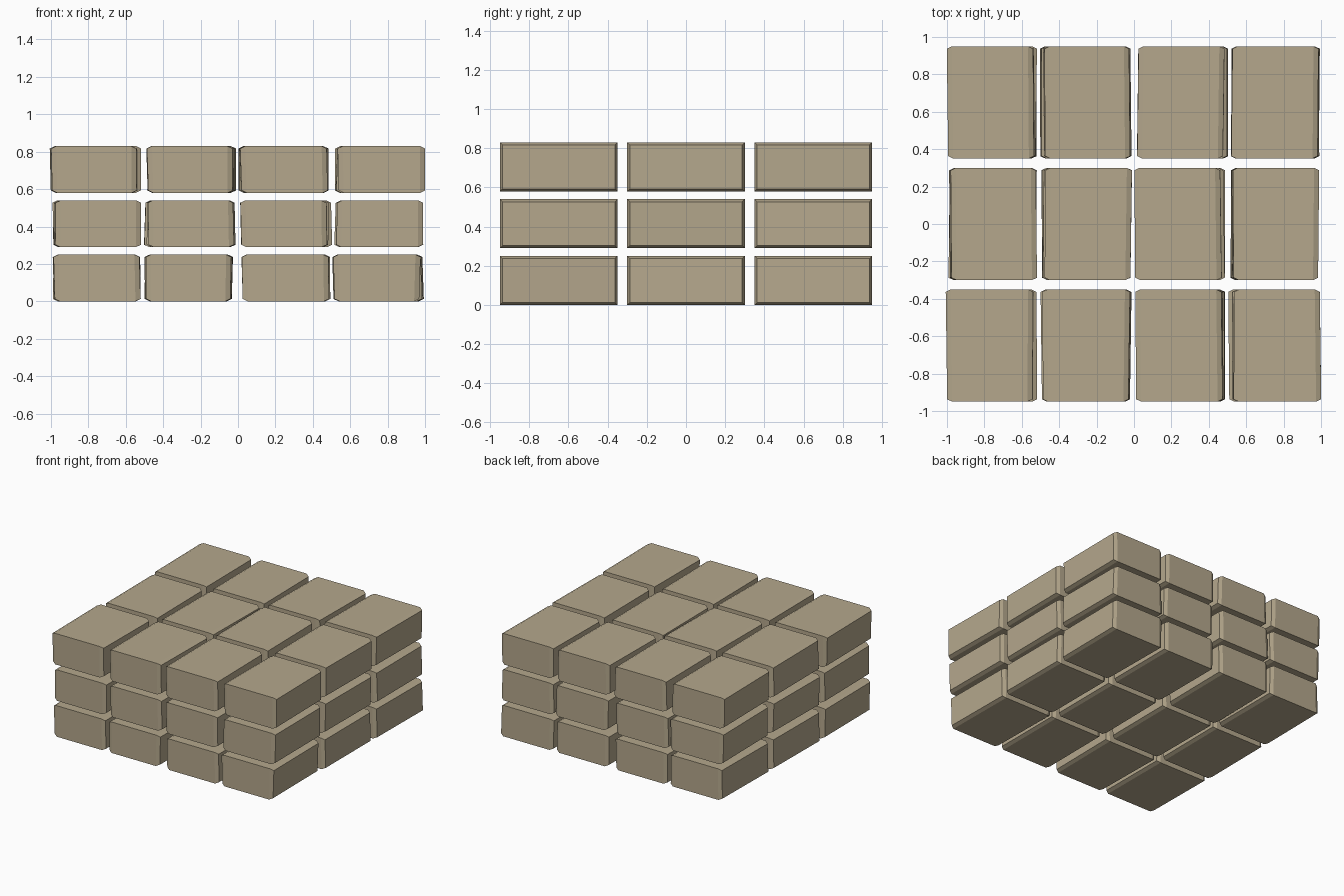
import bpy, bmesh, random

if "Cube" in bpy.data.objects:
    bpy.data.objects.remove(bpy.data.objects["Cube"])

random.seed(4)

straw = bpy.data.materials.new("khaki")
straw.diffuse_color = (0.46, 0.39, 0.265, 1)
straw.use_nodes = True
straw.node_tree.nodes["Principled BSDF"].inputs["Base Color"].default_value = straw.diffuse_color

# x centres of the four blocks in each row: (layer, row) -> centres
CENTRES = {
    (0, 0): (-0.755, -0.265, 0.255, 0.740),
    (0, 1): (-0.755, -0.262, 0.255, 0.750),
    (0, 2): (-0.752, -0.265, 0.262, 0.757),
    (1, 0): (-0.750, -0.250, 0.245, 0.757),
    (1, 1): (-0.755, -0.255, 0.250, 0.752),
    (1, 2): (-0.755, -0.268, 0.270, 0.755),
    (2, 0): (-0.770, -0.255, 0.243, 0.767),
    (2, 1): (-0.752, -0.245, 0.235, 0.757),
    (2, 2): (-0.765, -0.250, 0.250, 0.752),
}
HX, HY, HZ = 0.230, 0.30, 0.125   # half sizes of a block
DEPTH, INSET = 0.027, 0.013       # tapered rim at both x ends


def block(name, cx, cy, cz):
    """Box running along x, with both ends tapered and slightly uneven."""
    bm = bmesh.new()
    skew = [random.uniform(-0.007, 0.007) for _ in range(4)]
    rings = []
    for x, inset in ((-HX, INSET), (-HX + DEPTH, 0), (HX - DEPTH, 0), (HX, INSET)):
        ring = []
        for sy, sz in ((-1, -1), (1, -1), (1, 1), (-1, 1)):
            s = 1 if x > 0 else -1
            dx = skew[s + 1] * sy + skew[s + 2 if s < 0 else 3] * sz
            ring.append(bm.verts.new((cx + x + dx * 0.6,
                                      cy + sy * (HY - inset),
                                      cz + sz * (HZ - inset))))
        rings.append(ring)
    for a, b in zip(rings, rings[1:]):
        for i in range(4):
            j = (i + 1) % 4
            bm.faces.new((a[i], a[j], b[j], b[i]))
    bm.faces.new(rings[0])
    bm.faces.new(rings[-1])
    bmesh.ops.recalc_face_normals(bm, faces=bm.faces)
    me = bpy.data.meshes.new(name)
    bm.to_mesh(me)
    bm.free()
    me.materials.append(straw)
    bpy.context.collection.objects.link(bpy.data.objects.new(name, me))


# three layers of three rows of four blocks
for (layer, row), xs in CENTRES.items():
    for col, x in enumerate(xs):
        block(f"block_{layer}_{row}_{col}", x, (row - 1) * 0.65, HZ + layer * 0.29)
